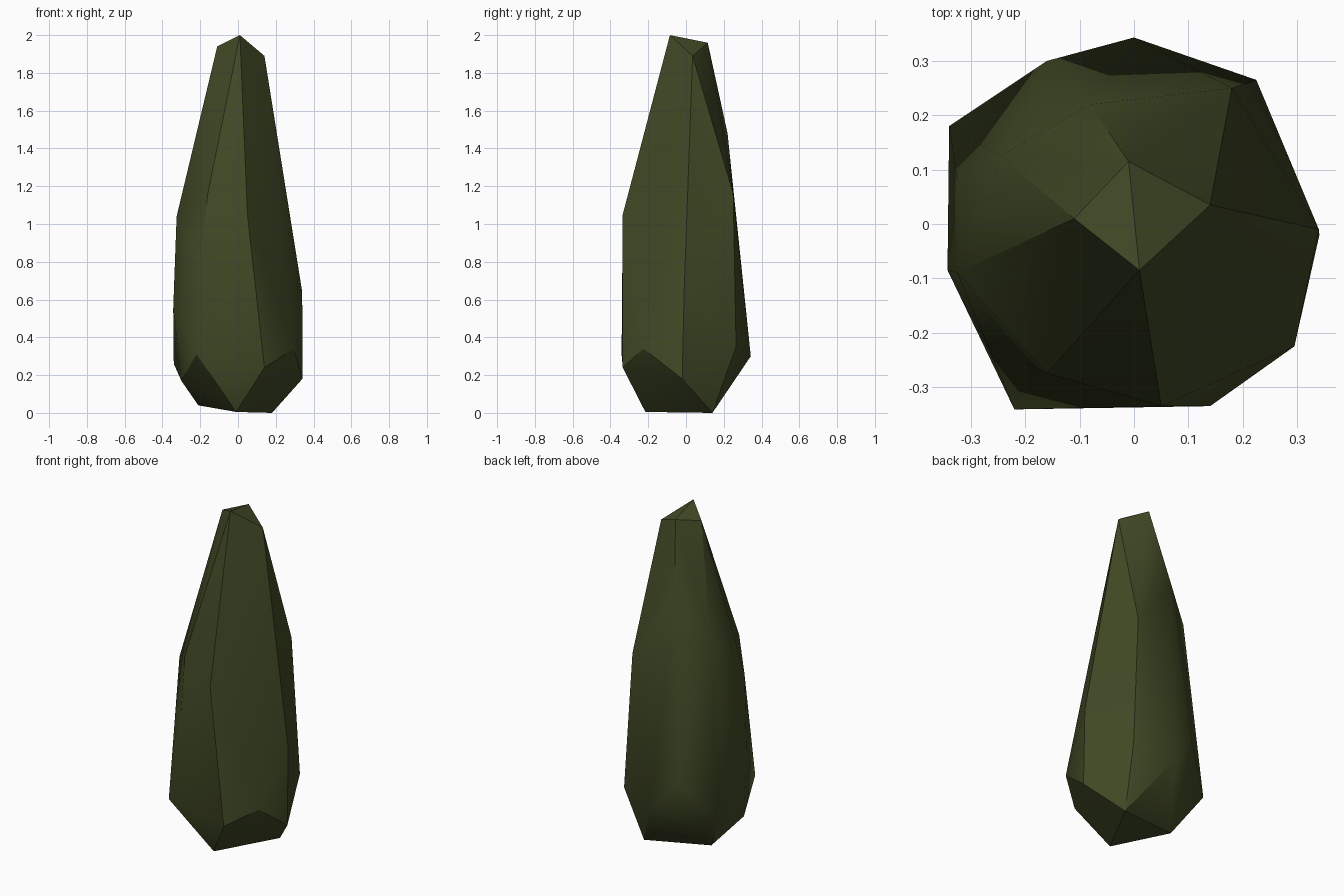
import bpy, bmesh, math
from mathutils import Vector

if "Cube" in bpy.data.objects:
    bpy.data.objects.remove(bpy.data.objects["Cube"])

# Faceted stone: corner points by level, wrapped in a convex skin
tip = [(0.01, -0.085, 2.0), (-0.11, 0.01, 1.94), (-0.01, 0.115, 1.96), (0.14, 0.035, 1.89)]
upper = [(-0.08, 0.22, 1.48), (-0.245, 0.125, 1.33), (0.18, 0.25, 1.16),
         (-0.16, -0.275, 1.16), (0.05, -0.335, 1.05), (-0.325, -0.09, 1.04)]
belly = [(-0.325, 0.08, 0.78), (0.34, -0.01, 0.64), (-0.343, -0.085, 0.55), (-0.16, 0.3, 0.49)]
lower = [(0.0, 0.343, 0.30), (0.225, 0.265, 0.35), (0.295, -0.225, 0.34), (0.14, -0.335, 0.24),
         (-0.22, -0.341, 0.31), (-0.34, 0.18, 0.26), (0.341, -0.02, 0.18), (-0.3, -0.12, 0.17)]
base = [(-0.01, -0.215, 0.005), (0.18, 0.14, 0.0), (-0.21, 0.06, 0.04)]

bm = bmesh.new()
for p in tip + upper + belly + lower + base:
    bm.verts.new(p)
hull = bmesh.ops.convex_hull(bm, input=bm.verts[:])
loose = [v for v in bm.verts if not v.link_faces]
bmesh.ops.delete(bm, geom=loose, context='VERTS')


def nearest(p):
    return min(bm.verts, key=lambda v: (v.co - Vector(p)).length)


# Shallow chip in the front left ridge
edge = bm.edges.get((nearest(lower[4]), nearest(upper[3])))
if edge:
    chip = bmesh.utils.edge_split(edge, edge.verts[0], 0.5)[1]
    for face in list(chip.link_faces):
        others = [v for v in face.verts
                  if v is not chip and not any(chip in e.verts for e in v.link_edges)]
        if others:
            bmesh.utils.face_split(face, chip, others[0])
    chip.co = (-0.2, -0.255, 0.8)
bmesh.ops.recalc_face_normals(bm, faces=bm.faces[:])

mesh = bpy.data.meshes.new("stone")
bm.to_mesh(mesh)
bm.free()
stone = bpy.data.objects.new("stone", mesh)
bpy.context.collection.objects.link(stone)

moss = bpy.data.materials.new("dark moss green")
moss.diffuse_color = (0.053, 0.068, 0.019, 1)
moss.use_nodes = True
moss.node_tree.nodes["Principled BSDF"].inputs["Base Color"].default_value = moss.diffuse_color
mesh.materials.append(moss)

# Soft shallow creases, crisp main ridges
bpy.context.view_layer.objects.active = stone
stone.select_set(True)
bpy.ops.object.shade_smooth_by_angle(angle=math.radians(30))
